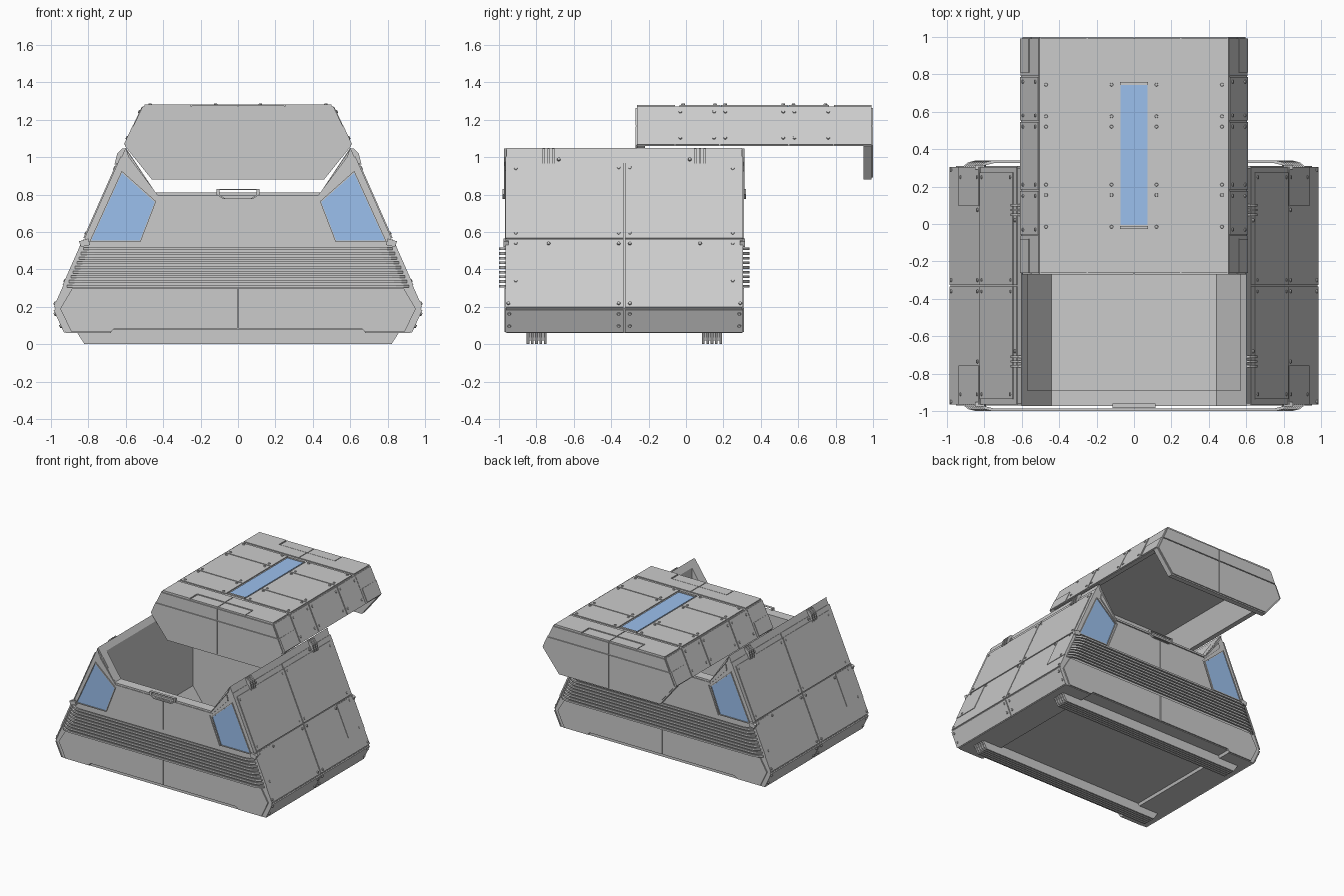
import bpy, bmesh
from mathutils import Vector

if "Cube" in bpy.data.objects:
    bpy.data.objects.remove(bpy.data.objects["Cube"])

BODY_Y, LID_Y = -0.33, 0.365     # mid planes of the crate and of the slid-back lid
blue = bpy.data.materials.new("blue_glass")
blue.diffuse_color = (0.33, 0.53, 0.85, 1)
blue.use_nodes = True
blue.node_tree.nodes["Principled BSDF"].inputs["Base Color"].default_value = blue.diffuse_color


def build(name, prisms=(), bolts=(), sym="", cy=BODY_Y, mat=None):
    """Prisms (3D outline, extrusion vector) and bolts (point, normal), mirrored in x and/or about y=cy."""
    bm = bmesh.new()
    for sx in ((1, -1) if "x" in sym else (1,)):
        for sy in ((1, -1) if "y" in sym else (1,)):
            def ref(p):
                return Vector((sx * p[0], cy + sy * (p[1] - cy), p[2]))
            for pts, vec in prisms:
                a = [bm.verts.new(ref(p)) for p in pts]
                b = [bm.verts.new(ref(Vector(p) + Vector(vec))) for p in pts]
                bm.faces.new(a)
                bm.faces.new(b[::-1])
                for i in range(len(a)):
                    j = (i + 1) % len(a)
                    bm.faces.new((a[i], a[j], b[j], b[i]))
            for p, n in bolts:
                d = ref(Vector(p) + Vector(n)) - ref(p)
                m = d.to_track_quat("Z", "Y").to_matrix().to_4x4()
                m.translation = ref(p)
                bmesh.ops.create_cone(bm, cap_ends=True, segments=8, radius1=0.012,
                                      radius2=0.008, depth=0.016, matrix=m)
    bmesh.ops.recalc_face_normals(bm, faces=bm.faces[:])
    me = bpy.data.meshes.new(name)
    bm.to_mesh(me)
    bm.free()
    ob = bpy.data.objects.new(name, me)
    bpy.context.collection.objects.link(ob)
    if mat:
        me.materials.append(mat)
    return ob


def both(half):
    """Complete a half outline by mirroring it in x."""
    return half + [(-x, z) for x, z in reversed(half)]


def xz(pts, y, d):
    return ([(x, y, z) for x, z in pts], (0, d, 0))


def xy(pts, z, d):
    return ([(x, y, z) for x, y in pts], (0, 0, d))


def rect(a0, a1, b0, b1):
    return [(a0, b0), (a1, b0), (a1, b1), (a0, b1)]


def ring(pts, k, y, d):
    """Frame strips between an outline and its copy scaled about the middle."""
    cx, cz = (sum(p[i] for p in pts) / len(pts) for i in (0, 1))
    out = [(cx + (x - cx) * k, cz + (z - cz) * k) for x, z in pts]
    n = len(pts)
    return [xz([pts[i], pts[(i + 1) % n], out[(i + 1) % n], out[i]], y, d) for i in range(n)]


def slope(lo, hi):
    """Helpers for a slanted side plane running from lo to hi in (x, z)."""
    dx, dz = hi[0] - lo[0], hi[1] - lo[1]
    n = Vector((dz, 0, -dx)).normalized()

    def at(y, z, off=0):
        return Vector((lo[0] + dx * (z - lo[1]) / dz, y, z)) + n * off

    def plate(y0, y1, z0, z1, t):
        return ([at(y, z) for y, z in rect(y0, y1, z0, z1)], n * t)

    def bolt(y, z, off=0.008):
        return (at(y, z, off), n)
    return at, plate, bolt


def carve(ob, cutter):
    m = ob.modifiers.new("hollow", "BOOLEAN")
    m.operation, m.object, m.solver = "DIFFERENCE", cutter, "EXACT"
    cutter.hide_render = True
    bpy.context.view_layer.objects.active = ob
    bpy.ops.object.modifier_apply(modifier=m.name)
    bpy.data.objects.remove(cutter)


# Crate shell with a sunken roof line, hollowed by a shifted copy of that roof
shell = build("crate_shell", [xz(both([(0.67, 0.08), (0.68, 0.06), (0.92, 0.06), (0.98, 0.19),
                                       (0.60, 1.05), (0.44, 0.81)]), -0.96, 1.26)])
carve(shell, build("crate_cutter", [xz(both([(0.44, 0.11), (0.57, 0.29), (0.57, 1.3)]), -0.89, 1.12)]))

# Side armour panels on the main slope and on the lower bevel
at, plate, bolt = slope((0.98, 0.19), (0.60, 1.05))
_, plate_b, bolt_b = slope((0.92, 0.06), (0.98, 0.19))
build("side_panels", [plate(-0.965, -0.334, 0.196, 0.558, 0.008),
                      plate(-0.965, -0.334, 0.564, 1.0, 0.006),
                      plate(-0.935, -0.334, 0.564, 0.965, 0.012),
                      plate(-0.965, -0.755, 0.312, 0.552, 0.012),
                      plate_b(-0.965, -0.334, 0.065, 0.185, 0.008)], sym="xy")
build("side_bolts", bolts=[bolt(y, z) for y, z in (
    (-0.91, 0.59), (-0.91, 0.935), (-0.36, 0.59), (-0.36, 0.94), (-0.68, 0.985), (-0.36, 0.535),
    (-0.36, 0.215), (-0.95, 0.215), (-0.91, 0.535), (-0.735, 0.535), (-0.91, 0.335))]
    + [bolt_b(y, z) for y in (-0.36, -0.945) for z in (0.165, 0.10)], sym="xy")

# Clips hooked over the upper side edge
hook = [(0.625, 0.96), (0.66, 0.96), (0.645, 1.02), (0.62, 1.045), (0.60, 1.045), (0.60, 1.0)]
build("edge_clips", [xz(hook, y - 0.006, 0.012) for y in (-0.76, -0.735, -0.71)], sym="xy")

# End wall panels, cutout trim and corner blocks, same at front and back
build("end_panels", [
    xz([(0.003, 0.085), (0.66, 0.085), (0.68, 0.065), (0.89, 0.065), (0.95, 0.19),
        (0.885, 0.30), (0.003, 0.30)], -0.96, -0.01),
    xz([(0.003, 0.54), (0.51, 0.54), (0.42, 0.765), (0.585, 0.93), (0.575, 0.975),
        (0.435, 0.79), (0.003, 0.79)], -0.96, -0.008),
    xz([(0.0, 0.795), (0.43, 0.795), (0.585, 1.0), (0.60, 1.045), (0.44, 0.81), (0.0, 0.81)],
       -0.96, -0.012),
    xz([(0.79, 0.53), (0.84, 0.52), (0.85, 0.55), (0.80, 0.565)], -0.95, -0.025)], sym="xy")

# Corner windows and their frames
glass = [(0.62, 0.915), (0.445, 0.76), (0.525, 0.553), (0.785, 0.553)]
build("windows", [xz(glass, -0.96, -0.004)], sym="xy", mat=blue)
build("window_frames", ring(glass, 1.05, -0.955, -0.014), sym="xy")

# Stand-off guard rods, bent in at the corners
rods = []
for i in range(9):
    z = 0.31 + i * 0.025
    w = at(0, z).x - 0.012
    outer = [(w, -0.95), (w, -0.967), (w - 0.03, -0.99), (w - 0.07, -1.0)]
    inner = [(w - 0.08, -0.986), (w - 0.04, -0.976), (w - 0.014, -0.962), (w - 0.014, -0.95)]
    rods.append(xy(outer + [(-x, y) for x, y in reversed(outer)]
                   + [(-x, y) for x, y in reversed(inner)] + inner, z - 0.007, 0.014))
build("guard_rods", rods, sym="y")

# Pull handles under the cutout
grip = both([(0.10, 0.825), (0.10, 0.80), (0.07, 0.78)])
build("handles", ring(grip, 1.15, -0.96, -0.022), sym="y")

# Ribbed skids below the floor
build("skids", [xz(both([(0.80, 0.0), (0.82, 0.0), (0.86, 0.062)]), -0.852 + 0.023 * i, 0.014)
                for i in range(5)]
      + [xz(both([(0.83, 0.02), (0.85, 0.085)]), -0.85, 0.10)], sym="y")

# Lid shell with hanging end lips, hollow underneath
lid = build("lid_shell", [xz(both([(0.46, 0.88), (0.605, 1.06), (0.505, 1.272)]), -0.262, 1.254)])
carve(lid, build("lid_cutter", [xz(both([(0.8, 0.8), (0.8, 1.06), (0.565, 1.06), (0.485, 1.235)]),
                                   -0.22, 1.17)]))

# Lid top panels around the skylight
top = [xy(rect(0.085, 0.5, a, b), 1.272, 0.008) for a, b in ((-0.035, 0.178), (0.186, 0.365))]
top += [xy([(0.255, -0.262), (0.5, -0.262), (0.5, -0.06), (0.003, -0.06), (0.003, -0.165),
            (0.255, -0.165)], 1.272, 0.008),
        xy(rect(0.003, 0.247, -0.262, -0.173), 1.272, 0.005)]
build("lid_top_panels", top, sym="xy", cy=LID_Y)
build("skylight", [xy(rect(-0.072, 0.072, -0.005, 0.745), 1.272, 0.005)], mat=blue)
build("skylight_end_bars", [xy(rect(-0.075, 0.075, -0.028, -0.012), 1.272, 0.010)], sym="y", cy=LID_Y)

# Lid slanted side panels
_, plate_l, bolt_l = slope((0.605, 1.06), (0.505, 1.272))
build("lid_side_panels", [plate_l(-0.262, -0.062, 1.065, 1.268, 0.004),
                          plate_l(-0.262, -0.08, 1.065, 1.165, 0.008),
                          plate_l(-0.056, 0.176, 1.065, 1.268, 0.007),
                          plate_l(0.184, 0.365, 1.065, 1.268, 0.007)], sym="xy", cy=LID_Y)

# Lid end panels
build("lid_end_panels", [
    xz([(0.003, 0.89), (0.455, 0.89), (0.595, 1.063), (0.55, 1.163), (0.003, 1.163)], -0.262, -0.008),
    xz([(0.003, 1.17), (0.547, 1.17), (0.505, 1.264), (0.003, 1.264)], -0.262, -0.008)],
    sym="xy", cy=LID_Y)

# Lid bolts along the seams
build("lid_bolts", bolts=[bolt_l(y, z, 0.005) for y in (-0.03, 0.15, 0.21) for z in (1.10, 1.24)]
      + [((x, y, 1.279), (0, 0, 1)) for x in (0.12, 0.47) for y in (-0.015, 0.155, 0.21)],
      sym="xy", cy=LID_Y)
